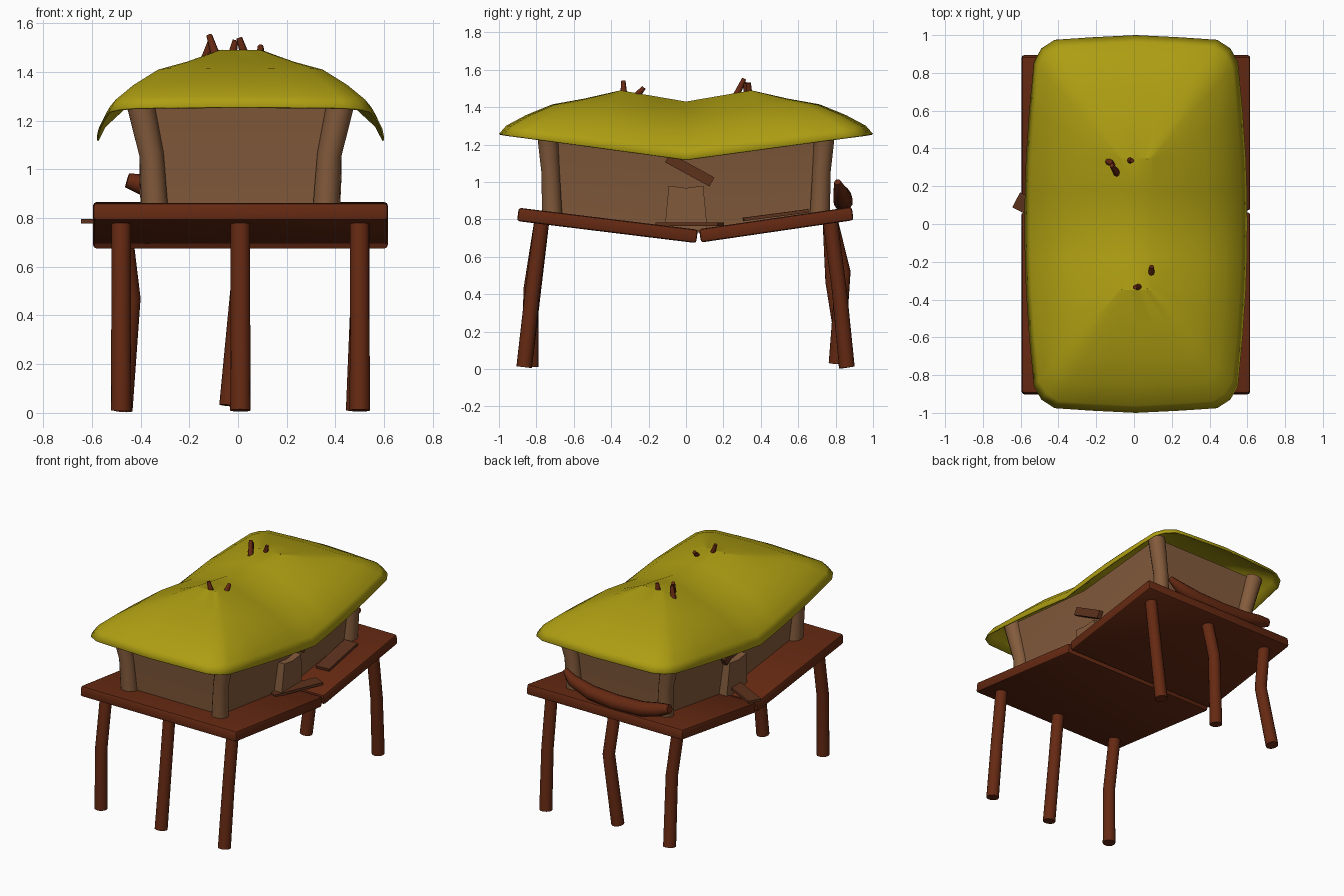
import bpy, bmesh, math
from mathutils import Vector, Matrix

if "Cube" in bpy.data.objects:
    bpy.data.objects.remove(bpy.data.objects["Cube"])


def mat(name, c):
    m = bpy.data.materials.new(name)
    m.diffuse_color = (*c, 1)
    m.use_nodes = True
    m.node_tree.nodes["Principled BSDF"].inputs["Base Color"].default_value = m.diffuse_color
    return m


WOOD = mat("dark_wood", (0.13, 0.022, 0.006))
WALL = mat("wall_wood", (0.23, 0.105, 0.045))
PLANK = mat("plank_wood", (0.11, 0.032, 0.012))
THATCH = mat("thatch", (0.42, 0.34, 0.006))
CX = 0.01  # centre line of the hut


def finish(bm, name, m, angle=35):
    bmesh.ops.remove_doubles(bm, verts=bm.verts, dist=1e-5)
    bmesh.ops.recalc_face_normals(bm, faces=bm.faces)
    me = bpy.data.meshes.new(name)
    bm.to_mesh(me)
    bm.free()
    me.materials.append(m)
    ob = bpy.data.objects.new(name, me)
    bpy.context.collection.objects.link(ob)
    bpy.context.view_layer.objects.active = ob
    ob.select_set(True)
    bpy.ops.object.shade_smooth_by_angle(angle=math.radians(angle))
    ob.select_set(False)
    return ob


def loft(name, rings, m, caps=True, angle=35):
    bm = bmesh.new()
    vs = [[bm.verts.new(p) for p in r] for r in rings]
    for a, b in zip(vs, vs[1:]):
        n = len(a)
        for i in range(n):
            bm.faces.new((a[i], a[(i + 1) % n], b[(i + 1) % n], b[i]))
    if caps:
        bm.faces.new(vs[0])
        bm.faces.new(vs[-1])
    return finish(bm, name, m, angle)


def tube(name, pts, radii, m, n=12):
    pts = [Vector(p) for p in pts]
    rings = []
    for i, p in enumerate(pts):
        d = (pts[min(i + 1, len(pts) - 1)] - pts[max(i - 1, 0)]).normalized()
        side = Vector((0, 1, 0)).cross(d).normalized()
        up = d.cross(side)
        rings.append([p + radii[i] * (math.cos(a) * side + math.sin(a) * up)
                      for a in (2 * math.pi * k / n for k in range(n))])
    return loft(name, rings, m, angle=45)


def box(name, loc, size, rot, m, bevel=0.0):
    bm = bmesh.new()
    bmesh.ops.create_cube(bm, size=1)
    bmesh.ops.scale(bm, vec=size, verts=bm.verts)
    if bevel:
        bmesh.ops.bevel(bm, geom=bm.edges[:], offset=bevel, segments=2, affect='EDGES', profile=0.5)
    ob = finish(bm, name, m)
    ob.location = loc
    ob.rotation_euler = rot
    return ob


# sagging deck in two tilted halves
box("deck_front", (CX, -0.42, 0.768), (1.21, 0.965, 0.072), (-0.122, 0, 0), WOOD, 0.014)
box("deck_back", (CX, 0.483, 0.772), (1.21, 0.825, 0.072), (0.145, 0, 0), WOOD, 0.014)

# stilts: foot, knee, top
legs = {
    "front_leg_left": [(-.48, -.83, 0.01), (-.48, -.83, .42), (-.48, -.77, .80)],
    "front_leg_middle": [(.01, -.865, 0.01), (.01, -.815, .42), (.01, -.77, .80)],
    "front_leg_right": [(.50, -.865, 0.01), (.50, -.82, .42), (.50, -.77, .80)],
    "back_leg_left": [(-.475, .86, 0.01), (-.44, .785, .47), (-.48, .77, .80)],
    "back_leg_middle": [(-.035, .805, 0.03), (.01, .84, .52), (.01, .77, .80)],
    "back_leg_right": [(.485, .86, 0.01), (.50, .82, .42), (.50, .77, .80)],
}
for name, pts in legs.items():
    tube(name, pts, (.042, .04, .04), WOOD, 16)

# walls flare outwards and follow the sag of the deck
rings = []
for f, hx, hy in ((0, .345, .70), (.45, .365, .715), (1, .42, .745)):
    ring = []
    for sx, sy in ((-1, -1), (1, -1), (1, 0), (1, 1), (-1, 1), (-1, 0)):
        lo, hi = (.82, 1.31) if sy else (.72, 1.24)
        ring.append((CX + sx * hx, sy * hy, lo + f * (hi - lo)))
    rings.append(ring)
loft("walls", rings, WALL, angle=20)

# bent corner posts
for sx, lx in ((-1, "left"), (1, "right")):
    for sy, ly in ((-1, "front"), (1, "back")):
        tube(f"{ly}_post_{lx}", [(CX + sx * x, sy * y, z) for x, y, z in
                                 ((.35, .715, .81), (.365, .725, 1.06), (.42, .745, 1.31))],
             (.055, .05, .058), WALL, 14)

# door panels on both long sides
for s, nm in ((-1, "left"), (1, "right")):
    rings = []
    for x in (.30, .405):
        rings.append([(CX + s * (x + dx), y, z) for dx, y, z in
                      ((0, -.115, .74), (0, .115, .74), (.01, .092, .98), (.01, 0, .968), (.01, -.092, .98))])
    loft(f"door_{nm}", rings, WALL)
    box(f"door_plank_{nm}", (CX + s * .40, .02, 1.065), (.03, .27, .055), (-.5, 0, 0), PLANK)

# loose planks on the deck
box("deck_plank_middle", (.43, .02, .775), (.09, .36, .018), (0, 0, -.40), PLANK)
box("deck_plank_back", (.43, .48, .823), (.10, .35, .018), (.13, 0, .06), PLANK)
box("deck_plank_left", (-.49, .06, .787), (.09, .30, .018), (0, 0, 1.1), PLANK)

# thatched roof: rounded eave lofted up to a sagging ridge
quarter = [(0, 1.0), (.24, .988), (.43, .975), (.50, .93), (.54, .86), (.565, .6), (.582, .35), (.588, .17), (.59, 0)]
eave = quarter + [(x, -y) for x, y in quarter[-2::-1]]
eave += [(-x, y) for x, y in eave[-2:0:-1]]
rings = []
for t, f in ((0, 0), (.06, .19), (.22, .43), (.44, .68), (.70, .81), (1, 1), (None, 1)):
    ring = []
    for x, y in eave:
        ry = max(-.35, min(.35, y))
        rx = .15 * x if t is not None else 0
        k = 1 if t is None else t
        z0, z1 = 1.12 + .137 * abs(y), 1.43 + .06 * abs(ry) / .35
        ring.append((CX + x + (rx - x) * k, y + (ry - y) * k, z0 + (z1 - z0) * f))
    rings.append(ring)
bm = bmesh.new()
vs = [[bm.verts.new(p) for p in r] for r in rings]
for a, b in zip(vs, vs[1:]):
    for i in range(len(a)):
        j = (i + 1) % len(a)
        bm.faces.new((a[i], a[j], b[j], b[i]))
bmesh.ops.remove_doubles(bm, verts=bm.verts, dist=1e-4)
bmesh.ops.dissolve_degenerate(bm, edges=bm.edges, dist=1e-5)
roof = finish(bm, "roof", THATCH, 50)
if sum(p.normal.z for p in roof.data.polygons) < 0:
    roof.data.flip_normals()
sol = roof.modifiers.new("thickness", 'SOLIDIFY')
sol.thickness = 0.008
sol.offset = -1

# stick ends poking through the ridge
for i, (a, b) in enumerate((((-.07, .24, 1.40), (-.118, .31, 1.55)), ((-.15, .34, 1.40), (-.11, .315, 1.53)),
                            ((-.04, .34, 1.40), (-.01, .335, 1.53)), ((.05, -.33, 1.40), (.005, -.335, 1.54)),
                            ((.09, -.30, 1.42), (.093, -.225, 1.505)))):
    tube(f"ridge_stick_{i + 1}", (a, b), (.024, .012), WOOD, 8)

# curved log leaning against the back wall
tube("back_log", [(.37, .81, 1.0), (.30, .825, .95), (.15, .835, .91), (-.05, .84, .895), (-.25, .84, .905),
                  (-.37, .835, .93), (-.455, .83, .955)],
     (.018, .038, .048, .052, .05, .047, .03), WOOD, 10)
